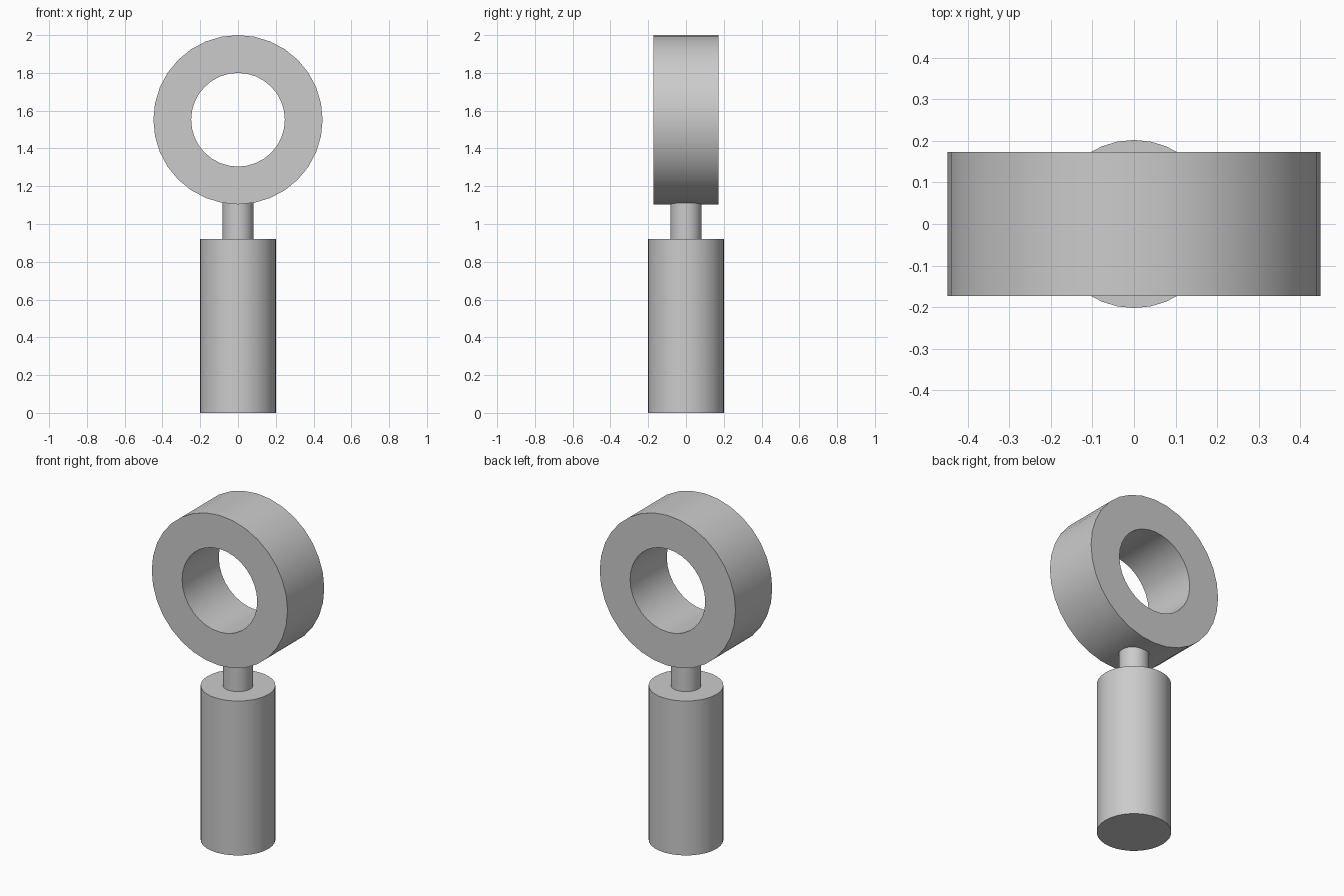
import bpy, bmesh, math

if "Cube" in bpy.data.objects:
    bpy.data.objects.remove(bpy.data.objects["Cube"])

SIDES = 32


def finish(obj):
    bpy.ops.object.select_all(action='DESELECT')
    obj.select_set(True)
    bpy.context.view_layer.objects.active = obj
    bpy.ops.object.shade_smooth_by_angle(angle=math.radians(30))


def post(name, radius, z0, z1):
    bpy.ops.mesh.primitive_cylinder_add(vertices=SIDES, radius=radius, depth=z1 - z0,
                                        location=(0, 0, (z0 + z1) / 2))
    obj = bpy.context.object
    obj.name = name
    finish(obj)


def ring(name, outer, inner, half_width, z):
    # Rectangular section spun about the y axis
    bm = bmesh.new()
    section = [(inner, -half_width), (outer, -half_width), (outer, half_width), (inner, half_width)]
    verts = [bm.verts.new((x, y, 0)) for x, y in section]
    edges = [bm.edges.new((verts[i], verts[(i + 1) % 4])) for i in range(4)]
    bmesh.ops.spin(bm, geom=verts + edges, cent=(0, 0, 0), axis=(0, 1, 0),
                   angle=math.tau, steps=SIDES, use_merge=True)
    bmesh.ops.remove_doubles(bm, verts=bm.verts, dist=1e-5)
    bmesh.ops.recalc_face_normals(bm, faces=bm.faces)
    mesh = bpy.data.meshes.new(name)
    bm.to_mesh(mesh)
    bm.free()
    obj = bpy.data.objects.new(name, mesh)
    obj.location.z = z
    bpy.context.collection.objects.link(obj)
    finish(obj)


# Handle, neck and eye ring
post("handle", 0.202, 0.0, 0.921)
post("neck", 0.082, 0.921, 1.13)
ring("eye_ring", 0.448, 0.248, 0.173, 1.552)
